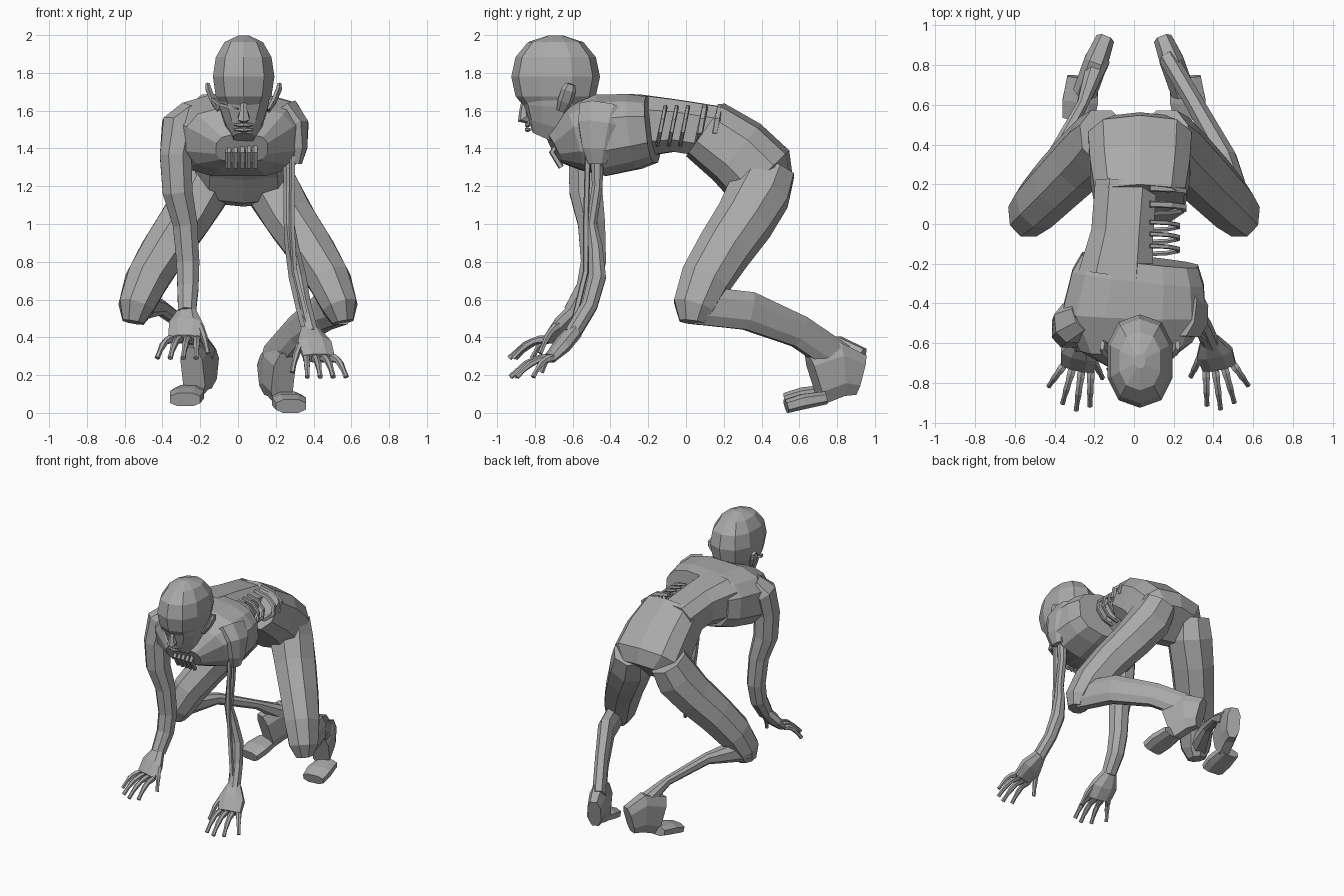
import bpy, bmesh
from math import sin, cos, pi, copysign
from mathutils import Vector

if "Cube" in bpy.data.objects:
    bpy.data.objects.remove(bpy.data.objects["Cube"])

GREY = (.4, .4, .4, 1)
skin_mat = bpy.data.materials.new("grey skin")
skin_mat.use_nodes = True
skin_mat.diffuse_color = GREY
skin_mat.node_tree.nodes["Principled BSDF"].inputs["Base Color"].default_value = GREY

ACROSS = Vector((1, 0, 0))
BACK = Vector((0, 1, 0))
UP = Vector((0, 0, 1))
SIDES = {"left": 1, "right": -1}


def skin(name, rings):
    """Bridge equal-sized rings of points and cap both ends."""
    bm = bmesh.new()
    loops = [[bm.verts.new(point) for point in ring] for ring in rings]
    count = len(loops[0])
    for lower, upper in zip(loops, loops[1:]):
        for i in range(count):
            j = (i + 1) % count
            bm.faces.new((lower[i], lower[j], upper[j], upper[i]))
    bm.faces.new(loops[0][::-1])
    bm.faces.new(loops[-1])
    bmesh.ops.recalc_face_normals(bm, faces=bm.faces)
    mesh = bpy.data.meshes.new(name)
    bm.to_mesh(mesh)
    bm.free()
    mesh.materials.append(skin_mat)
    bpy.context.collection.objects.link(bpy.data.objects.new(name, mesh))


def oval(centre, across, upward, count, power):
    """Ring around a centre; a power below one squares it off."""
    ring = []
    for i in range(count):
        angle = 2 * pi * (i + .5) / count
        c, s = cos(angle), sin(angle)
        c, s = copysign(abs(c) ** power, c), copysign(abs(s) ** power, s)
        ring.append(centre + across * c + upward * s)
    return ring


def limb(name, points, widths, ref=UP, flat=1, count=8, power=.9):
    """Loft along a path; widths are half widths and flat is depth over width."""
    points = [Vector(point) for point in points]
    last = len(points) - 1
    rings = []
    for i, (point, width) in enumerate(zip(points, widths)):
        along = (points[min(i + 1, last)] - points[max(i - 1, 0)]).normalized()
        side = along.cross(ref).normalized()
        depth = side.cross(along) * width * flat
        rings.append(oval(point, side * width, depth, count, power))
    skin(name, rings)


def bar(name, points, radius, ref=UP):
    limb(name, points, [radius] * len(points), ref, count=5)


# Torso: chest, a waist with its left flank missing, and pelvis
limb("chest", [(.02, -.7, 1.4), (.01, -.6, 1.45), (0, -.45, 1.47), (.02, -.27, 1.49), (.03, -.18, 1.5)],
     [.14, .29, .37, .34, .3], flat=.6, count=12, power=.7)
limb("waist", [(-.09, -.26, 1.52), (-.06, -.05, 1.52), (-.04, .2, 1.48)], [.2, .165, .165], flat=.88, power=.7)
limb("pelvis", [(.03, .1, 1.5), (.03, .27, 1.38), (.03, .4, 1.25), (.03, .46, 1.18)],
     [.23, .26, .27, .18], flat=.75, count=10, power=.7)

# Breastbone slats under the throat
for i in range(5):
    x = -.05 + i * .035
    bar(f"breastbone_slat_{i}", [(x, -.67, 1.44), (x, -.71, 1.38), (x, -.66, 1.3)], .016, BACK)


# Bare ribs and bony loops in the open flank
def rib(name, y, reach, radius):
    start = Vector((.08, y, 1.52))
    arc = [start + ACROSS * reach * sin(a) + UP * .1 * cos(a) + BACK * .02 * cos(a)
           for a in (pi * step / 5 for step in range(6))]
    bar(name, arc, radius, BACK)


for i in range(3):
    rib(f"bare_rib_{i}", -.13 + i * .06, .15, .012)
for i in range(2):
    rib(f"hip_loop_{i}", .08 + i * .08, .18, .018)

# Neck, skull and jaw
limb("neck", [(.03, -.4, 1.54), (.03, -.55, 1.58), (.03, -.65, 1.66)], [.15, .11, .1], flat=.9)
crown = Vector((.03, -.69, 1.78))
skin("skull", [oval(crown + UP * .22 * cos(a), ACROSS * .17 * sin(a) ** .8, BACK * .235 * sin(a) ** .8, 10, .85)
               for a in (pi * (step + .2) / 6.4 for step in range(7))])
limb("jaw", [(.03, -.7, 1.75), (.03, -.7, 1.62), (.03, -.72, 1.52), (.03, -.75, 1.455)],
     [.155, .135, .1, .055], BACK, flat=1.22, count=10, power=.85)


# Face, placed from the middle of the eye line
def face(across, back, up):
    return Vector((.03 + across, -.86 + back, 1.65 + up))


limb("nose", [face(0, .01, .03), face(0, 0, -.05), face(0, 0, -.09), face(0, .03, -.1)],
     [.015, .022, .035, .02], BACK, count=6)
for name, drop in (("upper_lip", .125), ("lower_lip", .15)):
    limb(name, [face(x, .02 + abs(x) / 3, -drop) for x in (-.05, 0, .05)], [.006, .014, .006], count=6)
for label, side in SIDES.items():
    bar(label + "_brow", [face(side * .02, 0, .02), face(side * .06, .01, .04), face(side * .1, .06, .03)], .016)
    limb(label + "_eye", [face(side * .03, .01, 0), face(side * .06, .02, 0), face(side * .09, .05, 0)],
         [.005, .014, .005], count=6)
    limb(label + "_ear", [face(side * .13, .2, -.05), face(side * .16, .22, 0),
                          face(side * .185, .24, .06), face(side * .19, .25, .09)],
         [.012, .018, .018, .012], BACK, flat=2.2, count=6)
limb("torn_cheek", [face(-.15, .14, .01), face(-.11, .06, -.02), face(-.03, .01, -.04)],
     [.03, .03, .01], flat=.4, count=4)

# Arms: the left one is stripped nearly to bone
limb("right_arm", [(-.25, -.46, 1.58), (-.31, -.5, 1.52), (-.33, -.53, 1.36), (-.32, -.53, 1.17),
                   (-.28, -.5, 1), (-.265, -.49, .8), (-.265, -.52, .66), (-.27, -.6, .53)],
     [.08, .1, .09, .085, .07, .065, .06, .05], BACK, flat=1.1)
limb("left_shoulder", [(.25, -.44, 1.6), (.31, -.46, 1.52), (.32, -.47, 1.4), (.31, -.47, 1.32)],
     [.08, .07, .05, .03], BACK, flat=1.7)
limb("left_arm", [(.27, -.47, 1.42), (.27, -.47, 1.2), (.27, -.5, 1), (.285, -.48, .88),
                  (.315, -.47, .72), (.345, -.51, .57), (.385, -.6, .42)],
     [.04, .03, .03, .04, .05, .045, .045], BACK)
bar("left_arm_tendon", [(.29, -.52, 1.36), (.285, -.53, 1), (.3, -.53, .75), (.37, -.6, .46)], .016, BACK)


# Hands: a palm from wrist to knuckles, then fanned jointed fingers
def finger(name, base, reach):
    path = [base + reach * (i / 5) + UP * .03 * sin(pi * i / 5) for i in range(6)]
    limb(name, path, [.021 - i * .002 + (i % 2) * .003 for i in range(6)], count=6)


def hand(label, wrist, knuckles):
    side = SIDES[label]
    wrist, knuckles = Vector(wrist), Vector(knuckles)
    middle = wrist.lerp(knuckles, .5)
    span = Vector((side * .068, .015, 0))
    thick = Vector((0, -.02, .03))
    skin(label + "_palm", [oval(wrist, span * .7, thick * 1.2, 8, .9), oval(middle, span * 1.4, thick * 1.3, 8, .9),
                           oval(knuckles, span * 1.3, thick * .8, 8, .9)])
    for i in range(4):
        t = i * 2 / 3 - 1
        reach = Vector((side * (.04 + .035 * t), -.2 + .06 * t * t + .035 * t, -.1))
        finger(f"{label}_finger_{i}", knuckles + span * t, reach)
    finger(label + "_thumb", middle - span, Vector((side * -.05, -.1, -.15)))


hand("left", (.38, -.58, .44), (.43, -.72, .29))
hand("right", (-.27, -.59, .54), (-.285, -.725, .39))

# Legs: the right calf is withered and its foot a little lifted
for label, side in SIDES.items():
    bow, lift = (.05, 0) if side > 0 else (0, .035)

    def place(x, y, z):
        return (side * x, y, z)

    limb(label + "_thigh", [place(.15, .44, 1.3), place(.19, .39, 1.17), place(.28, .31, 1.02), place(.39, .2, .86),
                            place(.485, .1, .7), place(.54, .04, .56), place(.555, .03, .48)],
         [.13, .15, .14, .13, .12, .1, .06], BACK, flat=1.15)
    calf, flat = ([.06, .06, .05, .05], 1.8) if side > 0 else ([.08, .038, .03, .06], 1.1)
    limb(label + "_shin", [place(.55, .06, .57), place(.41 + bow, .33, .54 + lift / 2),
                           place(.26 + bow, .6, .43 + lift / 2), place(.18, .82, .28 + lift)],
         calf, flat=flat, power=.8)
    limb(label + "_heel", [place(.15, .92, .2 + lift), place(.19, .82, .23 + lift), place(.24, .68, .18 + lift)],
         [.05, .065, .065], flat=2.3, power=.75)
    limb(label + "_toes", [place(.26, .74, .08 + lift), place(.27, .62, .06 + lift), place(.28, .53, .035 + lift)],
         [.08, .095, .085], flat=.45, power=.75)
